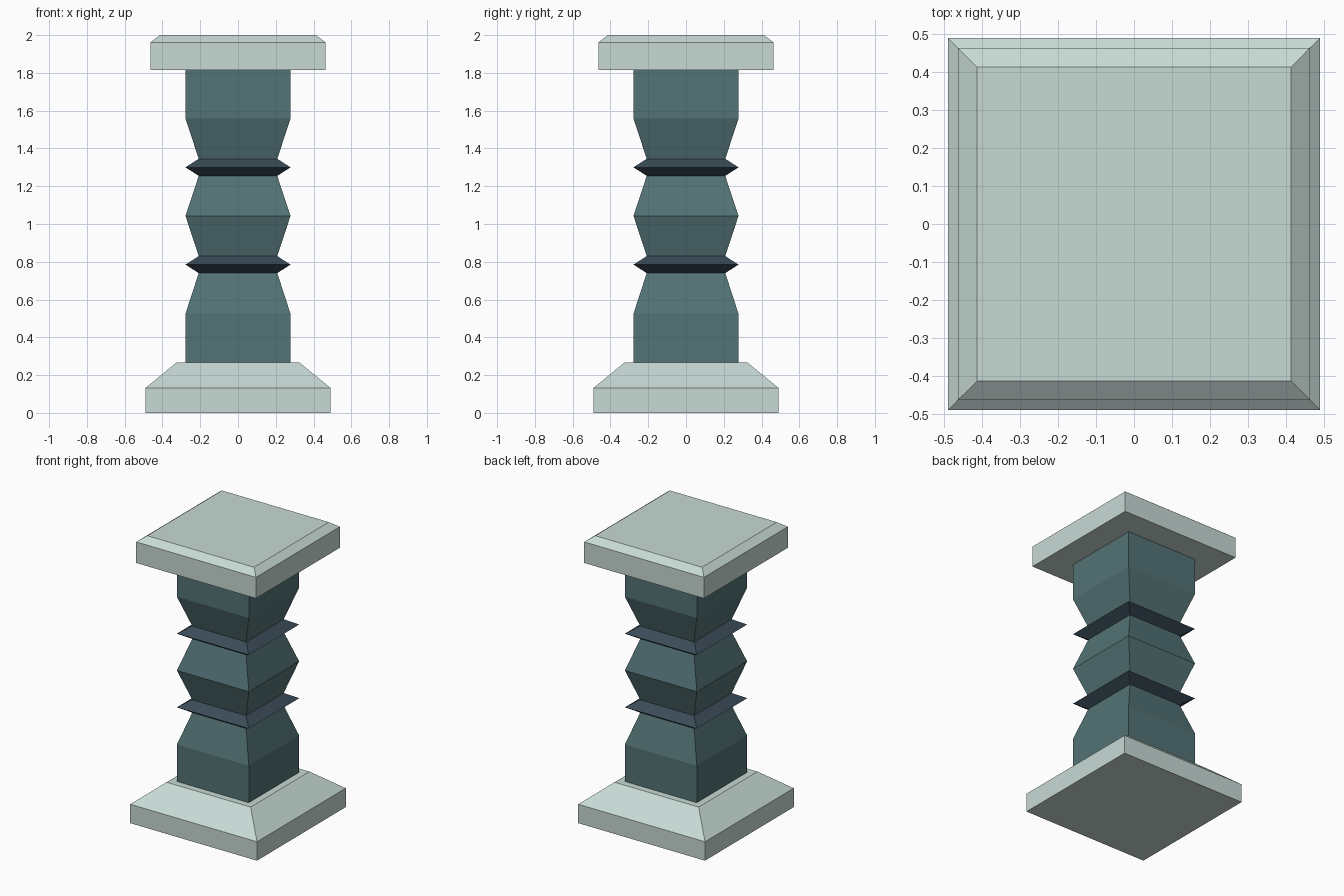
import bpy, bmesh

if "Cube" in bpy.data.objects:
    bpy.data.objects.remove(bpy.data.objects["Cube"])


def material(name, rgb):
    """Flat material from 0-255 sRGB, stored as linear values."""
    lin = [((c / 255 + 0.055) / 1.055) ** 2.4 for c in rgb]
    m = bpy.data.materials.new(name)
    m.diffuse_color = (*lin, 1)
    m.use_nodes = True
    m.node_tree.nodes["Principled BSDF"].inputs["Base Color"].default_value = m.diffuse_color
    return m


pale_stone = material("pale_stone", (200, 218, 213))
teal_stone = material("teal_stone", (83, 114, 117))
dark_slate = material("dark_slate", (58, 75, 88))


def square_stack(name, profile, mats, rule=lambda z: 0):
    """Closed solid of stacked square sections; profile = (half width, z)."""
    bm = bmesh.new()
    rings = [[bm.verts.new((sx * h, sy * h, z))
              for sx, sy in ((-1, -1), (1, -1), (1, 1), (-1, 1))]
             for h, z in profile]
    for a, b in zip(rings, rings[1:]):
        for i in range(4):
            j = (i + 1) % 4
            f = bm.faces.new((a[i], a[j], b[j], b[i]))
            f.material_index = rule(f.calc_center_median().z)
    bm.faces.new(rings[0][::-1])
    bm.faces.new(rings[-1])
    bmesh.ops.recalc_face_normals(bm, faces=bm.faces)
    mesh = bpy.data.meshes.new(name)
    bm.to_mesh(mesh)
    bm.free()
    for m in mats:
        mesh.materials.append(m)
    ob = bpy.data.objects.new(name, mesh)
    bpy.context.collection.objects.link(ob)
    return ob


WIDE, WAIST = 0.278, 0.208
BANDS = (0.785, 1.3)      # heights of the two dark collars
BAND_HALF = 0.045

# Sloped plinth
square_stack("base", [(0.49, 0), (0.49, 0.132), (0.325, 0.267)], [pale_stone])

# Shaft with pinched waists and a sharp dark collar at each waist
profile = [(WIDE, 0.267), (WIDE, 0.525)]
for z, shoulder in zip(BANDS, (1.043, 1.558)):
    profile += [(WAIST, z - BAND_HALF), (WIDE, z), (WAIST, z + BAND_HALF),
                (WIDE, shoulder)]
profile.append((WIDE, 1.815))
square_stack("shaft", profile, [teal_stone, dark_slate],
             lambda z: int(any(abs(z - b) < BAND_HALF for b in BANDS)))

# Bevelled top slab
square_stack("cap", [(0.463, 1.815), (0.463, 1.962), (0.413, 2.0)], [pale_stone])
